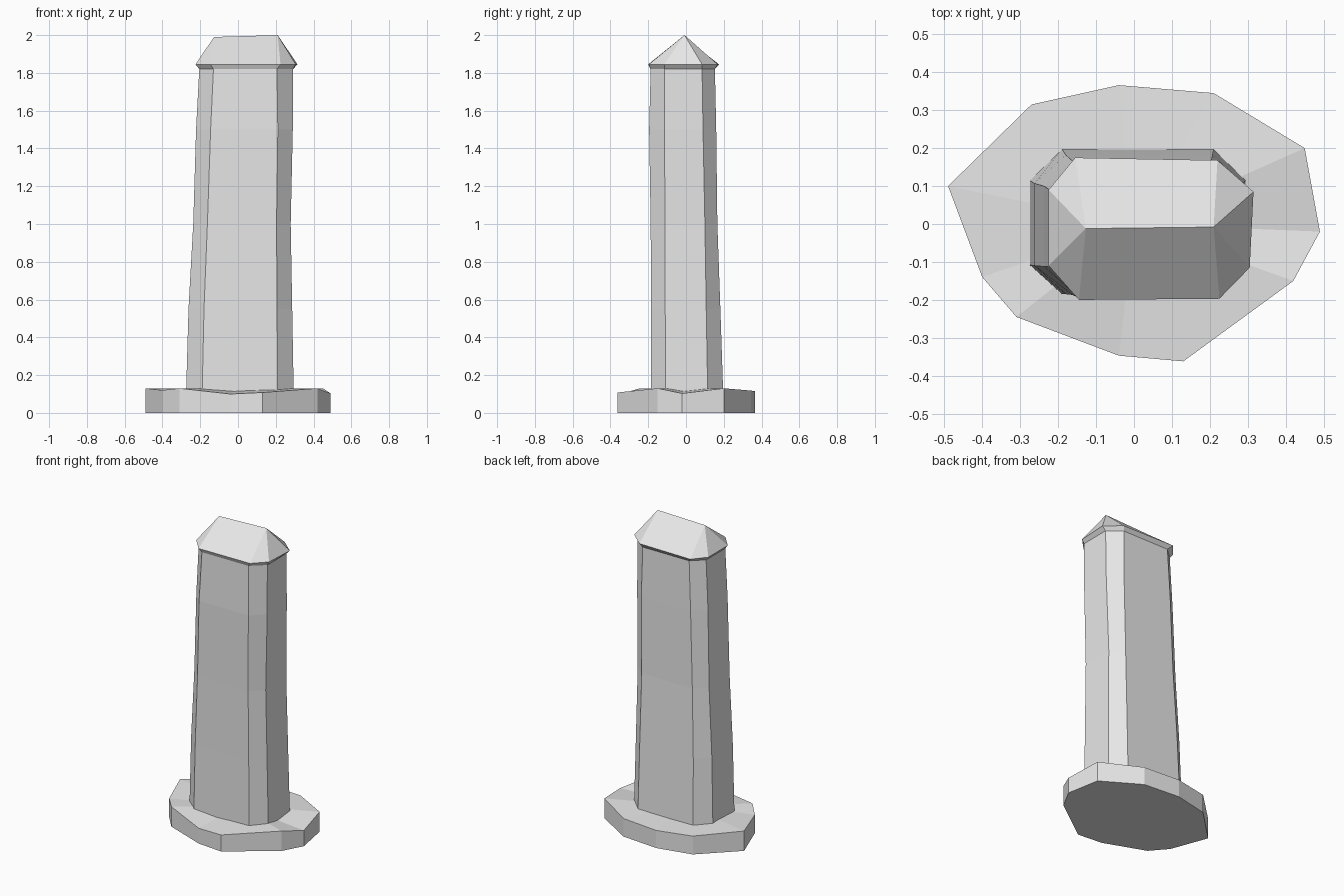
import bpy, bmesh

if "Cube" in bpy.data.objects:
    bpy.data.objects.remove(bpy.data.objects["Cube"])

stone = bpy.data.materials.new("pale grey stone")
stone.diffuse_color = (0.8, 0.8, 0.8, 1)
stone.use_nodes = True
stone.node_tree.nodes["Principled BSDF"].inputs["Base Color"].default_value = stone.diffuse_color


def finish(name, bm):
    bmesh.ops.recalc_face_normals(bm, faces=bm.faces)
    me = bpy.data.meshes.new(name)
    bm.to_mesh(me)
    bm.free()
    me.materials.append(stone)
    ob = bpy.data.objects.new(name, me)
    bpy.context.collection.objects.link(ob)
    return ob


def bridge(bm, a, b):
    n = len(a)
    for i in range(n):
        j = (i + 1) % n
        bm.faces.new((a[i], a[j], b[j], b[i]))


def octagon(x0, x1, y0, y1, fx0, fx1, sy0, sy1, z):
    """Chamfered rectangle: outer extents, then where the flat sides end."""
    return [(fx0, y0, z), (fx1, y0, z), (x1, sy0, z), (x1, sy1, z),
            (fx1, y1, z), (fx0, y1, z), (x0, sy1, z), (x0, sy0, z)]


# Base: irregular slab with an uneven upper rim
rim = [(-.49, .10, .13), (-.40, -.14, .12), (-.31, -.245, .13), (-.04, -.347, .10),
       (.13, -.362, .108), (.42, -.15, .13), (.49, -.02, .103), (.45, .20, .13),
       (.21, .345, .118), (-.04, .366, .115), (-.27, .315, .12)]
bm = bmesh.new()
low = [bm.verts.new((x, y, 0)) for x, y, z in rim]
top = [bm.verts.new(p) for p in rim]
bridge(bm, low, top)
bm.faces.new(low)
mid = bm.verts.new((0, 0, .13))
for i in range(len(top)):
    bm.faces.new((top[i], top[(i + 1) % len(top)], mid))
finish("base_slab", bm)

# Shaft: leaning, slightly tapered octagonal column
levels = [octagon(-.275, .295, -.185, .197, -.19, .21, -.108, .115, .10),
          octagon(-.262, .287, -.185, .182, -.18, .207, -.11, .107, .55),
          octagon(-.237, .279, -.187, .166, -.162, .204, -.112, .10, 1.0),
          octagon(-.222, .290, -.195, .160, -.145, .211, -.113, .09, 1.5),
          octagon(-.205, .291, -.187, .153, -.13, .206, -.113, .085, 1.82)]
bm = bmesh.new()
rings = [[bm.verts.new(p) for p in lv] for lv in levels]
for a, b in zip(rings, rings[1:]):
    bridge(bm, a, b)
bm.faces.new(rings[0])
bm.faces.new(rings[-1])
finish("shaft", bm)

# Cap: flared lip rising to a hipped ridge
lip = [(-.145, -.2, 1.845), (.225, -.197, 1.845), (.305, -.115, 1.845), (.315, .085, 1.845),
       (.22, .168, 1.845), (-.155, .175, 1.845), (-.225, .09, 1.845), (-.225, -.11, 1.845)]
bm = bmesh.new()
under = [bm.verts.new(p) for p in levels[-1]]
e = [bm.verts.new(p) for p in lip]
bridge(bm, under, e)
bm.faces.new(under)
left = bm.verts.new((-.127, -.012, 1.99))
right = bm.verts.new((.21, -.008, 2.0))
bm.faces.new((e[0], e[1], right, left))
bm.faces.new((e[4], e[5], left, right))
for i in (1, 2, 3):
    bm.faces.new((e[i], e[i + 1], right))
for i in (5, 6, 7):
    bm.faces.new((e[i], e[(i + 1) % 8], left))
finish("hipped_cap", bm)
